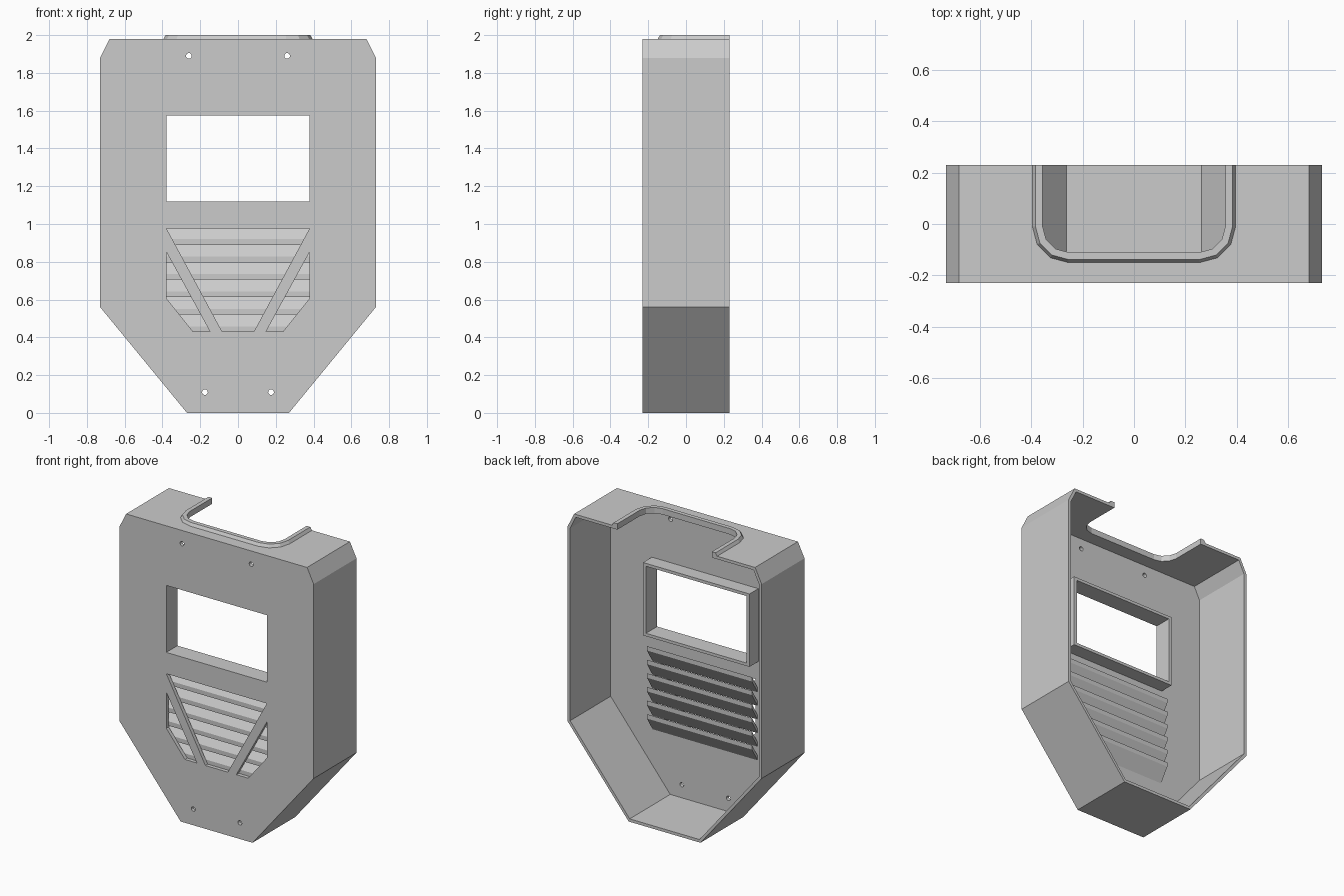
import bpy
import bmesh
from math import cos, sin, pi, radians

cube = bpy.data.objects.get("Cube")
if cube:
    bpy.data.objects.remove(cube, do_unlink=True)

FRONT, BACK = -0.23, 0.23
TOP, WALL = 1.98, 0.02
PLATE_BACK = FRONT + 0.025

grey = bpy.data.materials.new("plain_grey")
grey.use_nodes = True
colour = (0.6, 0.6, 0.6, 1)
grey.diffuse_color = colour
for node in grey.node_tree.nodes:
    if node.type == 'BSDF_PRINCIPLED':
        node.inputs["Base Color"].default_value = colour


def finish(bm, name):
    """Clean the mesh and add it to the scene."""
    bmesh.ops.remove_doubles(bm, verts=bm.verts, dist=0.0001)
    bmesh.ops.recalc_face_normals(bm, faces=bm.faces)
    for face in bm.faces:
        face.smooth = False
        face.material_index = 0
    mesh = bpy.data.meshes.new(name)
    bm.to_mesh(mesh)
    bm.free()
    mesh.materials.append(grey)
    obj = bpy.data.objects.new(name, mesh)
    bpy.context.collection.objects.link(obj)
    return obj


def slab(name, loops, low, high, upright=True):
    """Extrude an outline with holes, along y if upright, else along z."""
    curve = bpy.data.curves.new(name + "_outline", 'CURVE')
    curve.dimensions = '2D'
    curve.fill_mode = 'BOTH'
    curve.extrude = (high - low) / 2
    for loop in loops:
        spline = curve.splines.new('POLY')
        spline.points.add(len(loop) - 1)
        for point, (a, b) in zip(spline.points, loop):
            point.co = (a, b, 0, 1)
        spline.use_cyclic_u = True
    helper = bpy.data.objects.new(name + "_outline", curve)
    bpy.context.collection.objects.link(helper)
    bpy.context.view_layer.update()
    graph = bpy.context.evaluated_depsgraph_get()
    mesh = bpy.data.meshes.new_from_object(helper.evaluated_get(graph))
    bm = bmesh.new()
    bm.from_mesh(mesh)
    bpy.data.objects.remove(helper, do_unlink=True)
    bpy.data.meshes.remove(mesh)
    middle = (low + high) / 2
    for v in bm.verts:
        x, y, z = v.co
        v.co = (x, middle - z, y) if upright else (x, y, middle + z)
    return finish(bm, name)


def mirrored(half):
    """Complete a right half outline with its mirror image."""
    return half + [(-x, z) for x, z in reversed(half)]


def rect(x, low, high):
    return mirrored([(x, low), (x, high)])


def circle(x, z, r=0.015, n=16):
    return [(x + r * cos(2 * pi * i / n), z + r * sin(2 * pi * i / n)) for i in range(n)]


# Front plate with window, grille openings and screw holes
outline = [(0.27, 0), (0.73, 0.56), (0.73, 1.88), (0.68, TOP)]
side_vent = [(0.378, 0.85), (0.378, 0.605), (0.238, 0.43), (0.148, 0.43)]
holes = [
    rect(0.378, 1.12, 1.575),
    mirrored([(0.084, 0.43), (0.378, 0.975)]),
    side_vent,
    [(-x, z) for x, z in side_vent],
]
for s in (-1, 1):
    holes += [circle(s * 0.26, 1.89), circle(s * 0.175, 0.11)]
slab("front_plate", [mirrored(outline)] + holes, FRONT, PLATE_BACK)

# Side and bottom walls as one open band
inner = [(0.262, WALL), (0.71, 0.567), (0.71, 1.875), (0.668, TOP - WALL)]
band = ([(-x, z) for x, z in reversed(outline)] + outline
        + inner[::-1] + [(-x, z) for x, z in inner])
slab("side_walls", [band], PLATE_BACK, BACK)


# Top wall with a rounded neck notch
def notch(d):
    """Path round the notch, offset outward by d."""
    r = 0.1 + d
    arc = [(0.255 + r * cos(a), -0.01 + r * sin(a))
           for a in (radians(-90 + 30 * i) for i in range(4))]
    right = arc + [(0.255 + r, BACK)]
    return [(-x, y) for x, y in reversed(right)] + right


edge = [(0.68, BACK), (0.68, PLATE_BACK), (-0.68, PLATE_BACK), (-0.68, BACK)]
slab("top_wall", [edge + notch(0.02)], TOP - WALL, TOP, upright=False)

# Raised lip round the notch, bevelled on its outer edge
section = [(0, 1.96), (0, 2.0), (0.028, 2.0), (0.04, TOP), (0.04, 1.96)]
bm = bmesh.new()
rails = [[bm.verts.new((x, y, z)) for x, y in notch(d)] for d, z in section]
for k, rail in enumerate(rails):
    other = rails[(k + 1) % len(rails)]
    for i in range(len(rail) - 1):
        bm.faces.new((rail[i], rail[i + 1], other[i + 1], other[i]))
for end in (0, -1):
    bm.faces.new([rail[end] for rail in rails])
finish(bm, "notch_lip")

# Window frame behind the plate
slab("window_frame", [rect(0.4, 1.1, 1.595), rect(0.378, 1.12, 1.575)],
     PLATE_BACK - 0.001, -0.11)

# Slanted louvre slats, low at the front and high at the back
for n in range(6):
    z = 0.89 - 0.0925 * n
    profile = [(PLATE_BACK, z), (PLATE_BACK, z + 0.03),
               (-0.145, z + 0.125), (-0.145, z + 0.095)]
    bm = bmesh.new()
    ends = [[bm.verts.new((x, y, h)) for y, h in profile] for x in (-0.395, 0.395)]
    for end in ends:
        bm.faces.new(end)
    for i in range(4):
        j = (i + 1) % 4
        bm.faces.new((ends[0][i], ends[0][j], ends[1][j], ends[1][i]))
    finish(bm, "louvre_slat_%d" % (n + 1))
